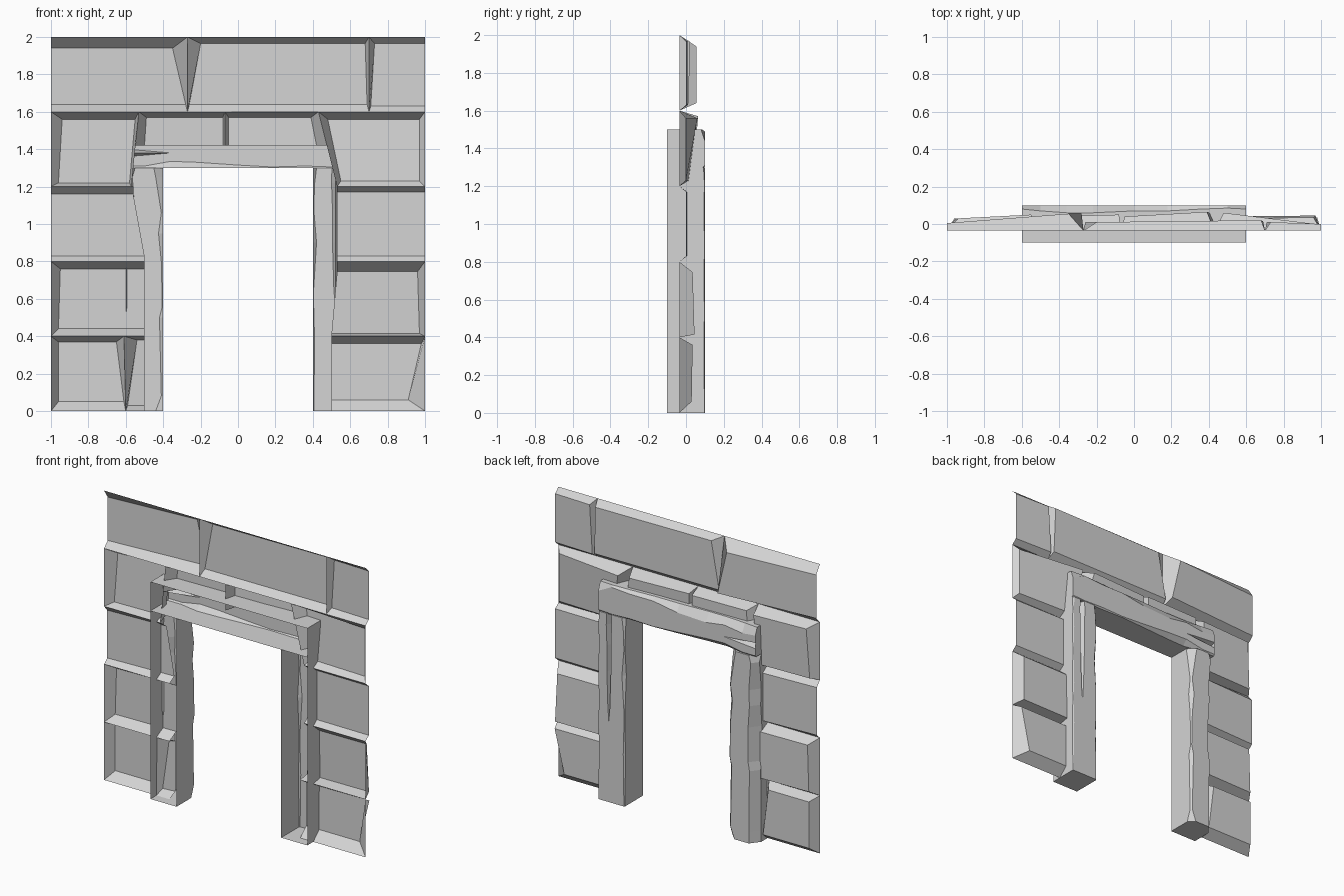
import bpy, bmesh

cube = bpy.data.objects.get("Cube")
if cube:
    bpy.data.objects.remove(cube, do_unlink=True)

GREY = (0.66, 0.66, 0.66, 1)
stone_grey = bpy.data.materials.new("stone_grey")
stone_grey.use_nodes = True
stone_grey.diffuse_color = GREY
stone_grey.node_tree.nodes["Principled BSDF"].inputs["Base Color"].default_value = GREY
SEAM = -0.035


def make_object(name, bm):
    bmesh.ops.remove_doubles(bm, verts=bm.verts, dist=0.0005)
    mesh = bpy.data.meshes.new(name)
    bm.to_mesh(mesh)
    bm.free()
    mesh.materials.append(stone_grey)
    obj = bpy.data.objects.new(name, mesh)
    bpy.context.collection.objects.link(obj)
    return obj


def stone(name, seam_x, face_x, z0, z1, low, high, depth):
    """Bevelled block: seam outline and raised face, corners running bottom-left,
    bottom-right, top-right, top-left. Sides without a bevel stay open."""
    bm = bmesh.new()
    outer = [bm.verts.new((x, SEAM, z)) for x, z in zip(seam_x, (z0, z0, z1, z1))]
    face_z = (z0 + low, z0 + low, z1 - high, z1 - high)
    inner = [bm.verts.new(p) for p in zip(face_x, depth, face_z)]
    bm.faces.new(inner[::-1])
    bevelled = (low, seam_x[1:3] != face_x[1:3], high, seam_x[::3] != face_x[::3])
    for i, bevel in enumerate(bevelled):
        j = (i + 1) % 4
        if bevel:
            bm.faces.new((outer[j], outer[i], inner[i], inner[j]))
    return make_object(name, bm)


def loft(name, sections):
    """Hollow timber, open at the front, closed at both ends."""
    bm = bmesh.new()
    rows = [[bm.verts.new(p) for p in s] for s in sections]
    for a, b in zip(rows, rows[1:]):
        for i in range(len(a) - 1):
            bm.faces.new((a[i], a[i + 1], b[i + 1], b[i]))
    bm.faces.new(rows[0][::-1])
    bm.faces.new(rows[-1])
    bmesh.ops.triangulate(bm, faces=[f for f in bm.faces if len(f.verts) > 4])
    return make_object(name, bm)


# Top course
stone("top_stone_right", (-1, -.27, -.27, -1), (-1, -.28, -.35, -1),
      1.6, 2, .04, .06, (.005, .055, .055, .005))
stone("top_stone_middle", (-.27, .7, .7, -.27), (-.26, .69, .68, -.2),
      1.6, 2, .04, .035, (.01, .015, .02, .01))
stone("top_stone_left", (.7, 1, 1, .7), (.71, 1, 1, .73),
      1.6, 2, .03, .035, (.01, 0, 0, .01))

# Course level with the lintel
stone("upper_stone_right", (-1, -.57, -.53, -1), (-.96, -.58, -.55, -.94),
      1.2, 1.6, .02, .04, (.02, .03, .05, .03))
stone("over_door_stone_right", (-.55, -.07, -.07, -.53), (-.5, -.08, -.08, -.49),
      1.42, 1.6, 0, .03, (.04, .05, .05, .04))
stone("over_door_stone_left", (-.07, .475, .43, -.07), (-.05, .42, .39, -.05),
      1.42, 1.6, 0, .03, (.04, .05, .065, .04))
stone("upper_stone_left", (.53, 1, 1, .43), (.55, .97, .97, .48),
      1.2, 1.6, .03, .04, (.015, 0, 0, .06))

# Courses beside the posts
stone("middle_stone_right", (-1, -.5, -.56, -1), (-1, -.5, -.56, -1),
      .8, 1.2, .03, .04, (0, .02, .02, 0))
stone("middle_stone_left", (.53, 1, 1, .53), (.53, 1, 1, .53),
      .8, 1.2, .03, .03, (.005, 0, 0, .005))
stone("lower_stone_right", (-1, -.5, -.5, -1), (-.96, -.5, -.5, -.95),
      .4, .8, .04, .04, (.03, .04, .04, .03))
stone("lower_stone_left", (.5, 1, 1, .53), (.5, .97, .96, .53),
      .4, .8, .015, .055, (.04, .045, .035, .03))
stone("base_stone_right", (-1, -.6, -.61, -1), (-.96, -.61, -.65, -.96),
      0, .4, .05, .03, (.03, .03, .03, .03))
stone("base_stone_filler", (-.6, -.5, -.5, -.61), (-.59, -.5, -.5, -.54),
      0, .4, .03, .02, (.02, .03, .03, .02))
stone("base_stone_left", (.5, 1, 1, .5), (.5, .91, .98, .5),
      0, .4, .06, .04, (.03, .03, .035, .03))


# Posts: each row is height, outer chip, inner chip, split width
def post(name, side, chip_depth, split, rows):
    sections = []
    for z, out, inn, w in rows:
        profile = [(.6, -.1), (.6, .1 - out * chip_depth), (.6 - out, .1),
                   (split + w, .1), (split, .1 - 2.5 * w), (split - w, .1),
                   (.4 + inn, .1), (.4, .1 - inn), (.4, -.1)]
        sections.append([(side * x, y, z) for x, y in profile])
    return loft(name, sections)


post("left_post", 1, .5, .52, [
    (0, .005, .005, 0), (.36, .01, .01, 0), (.55, .005, .005, 0), (.66, .01, .005, .008),
    (.9, .005, .02, .015), (1.08, .01, .005, .015), (1.22, .005, .01, .02), (1.3, .015, .02, .018)])
post("right_post", -1, 1.3, .5, [
    (0, .05, .04, 0), (.08, .05, .01, 0), (.5, .045, .02, 0), (.56, .055, .005, 0),
    (.8, .055, .01, 0), (.95, .045, .025, 0), (1.06, .05, .01, 0), (1.25, .035, .04, 0),
    (1.3, .05, .05, 0)])

# Lintel: each row is position, top chip height and depth, lower chip, split width
lintel_rows = [
    (-.6, .05, .02, .01, .02), (-.5, .06, .03, .01, .012), (-.36, .04, .04, .035, 0),
    (-.22, .06, .04, .03, 0), (0, .05, .03, .015, 0), (.18, .02, .03, .005, 0),
    (.36, .02, .02, .01, 0), (.5, .01, .015, .005, 0), (.6, .06, .02, .01, 0)]
loft("lintel", [
    [(x, -.1, 1.5), (x, .1 - d, 1.5), (x, .1, 1.5 - h), (x, .1, 1.38 + w),
     (x, .1 - 3 * w, 1.38), (x, .1, 1.38 - w), (x, .1, 1.3 + low), (x, .1 - low, 1.3), (x, -.1, 1.3)]
    for x, h, d, low, w in lintel_rows])
